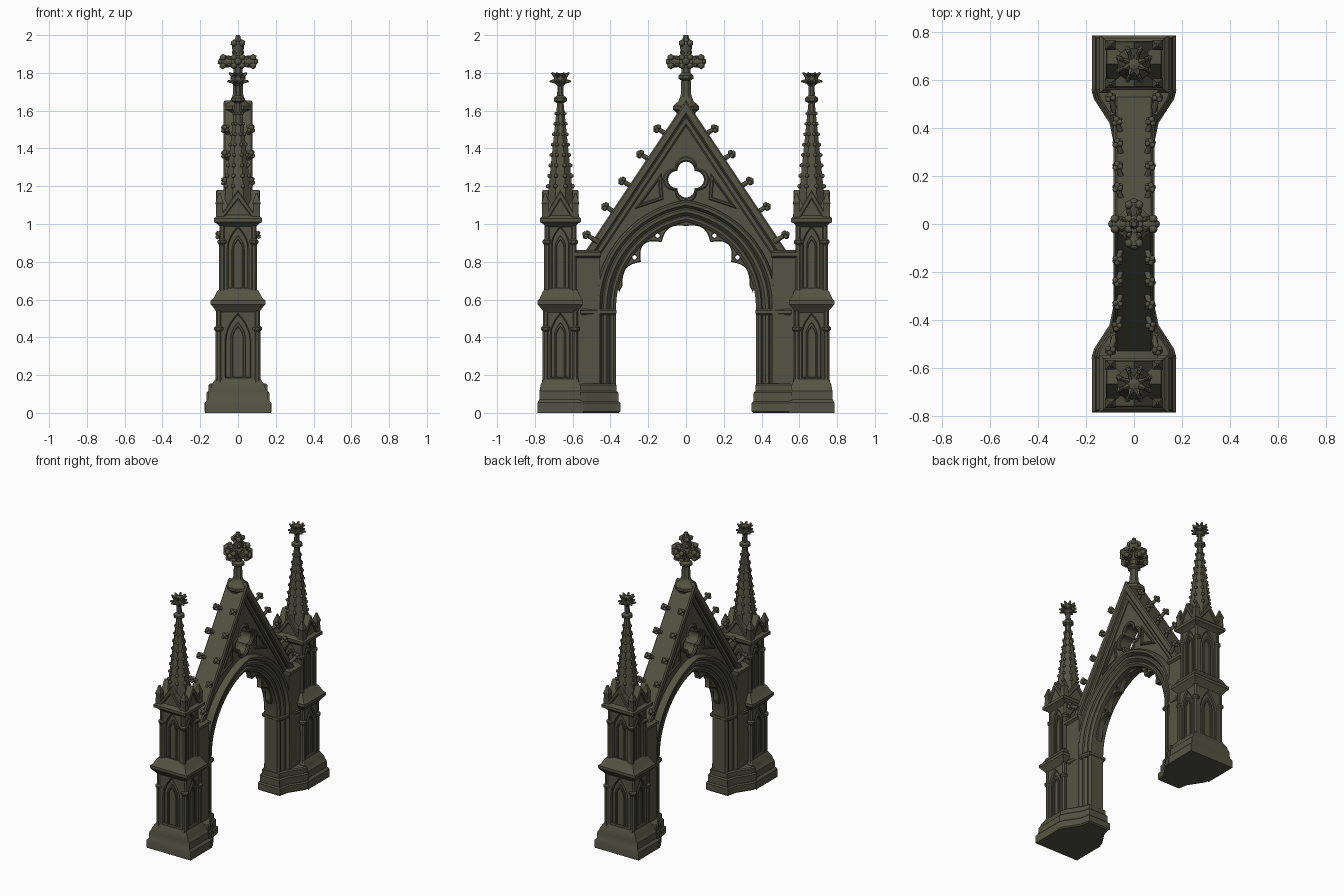
import bpy, bmesh, math
from math import sin, cos, pi, radians
from mathutils import Vector, Matrix

if "Cube" in bpy.data.objects:
    bpy.data.objects.remove(bpy.data.objects["Cube"])

STONE = (0.088, 0.088, 0.058, 1)
stone = bpy.data.materials.new("dark olive stone")
stone.use_nodes = True
stone.diffuse_color = STONE
stone.node_tree.nodes["Principled BSDF"].inputs["Base Color"].default_value = STONE
stone.node_tree.nodes["Principled BSDF"].inputs["Roughness"].default_value = 0.9

# Local plate plane (u, v, thickness) mapped to world (y, z, x)
UPRIGHT = Matrix(((0, 0, 1, 0), (1, 0, 0, 0), (0, 1, 0, 0), (0, 0, 0, 1)))
R, OFF, SPRING, TOWER_Y = 0.46, 0.09, 0.56, 0.665


def finish(name, bm, angle=35):
    bmesh.ops.recalc_face_normals(bm, faces=bm.faces)
    me = bpy.data.meshes.new(name)
    bm.to_mesh(me)
    bm.free()
    me.materials.clear()
    me.materials.append(stone)
    me.shade_smooth()
    me.set_sharp_from_angle(angle=radians(angle))
    ob = bpy.data.objects.new(name, me)
    bpy.context.collection.objects.link(ob)
    return ob


def plate(name, loops, depth, matrix=UPRIGHT, bevel=0.008):
    """Flat outline with holes, thickened both ways and chamfered."""
    cu = bpy.data.curves.new(name, "CURVE")
    cu.dimensions, cu.fill_mode = "2D", "BOTH"
    cu.extrude, cu.bevel_depth, cu.offset = depth - bevel, bevel, -bevel
    cu.bevel_resolution = 0
    for pts in loops:
        sp = cu.splines.new("POLY")
        sp.points.add(len(pts) - 1)
        for p, (u, v) in zip(sp.points, pts):
            p.co = (u, v, 0, 1)
        sp.use_cyclic_u = True
    tmp = bpy.data.objects.new(name + "_outline", cu)
    bpy.context.collection.objects.link(tmp)
    deps = bpy.context.evaluated_depsgraph_get()
    me = bpy.data.meshes.new_from_object(tmp.evaluated_get(deps))
    bm = bmesh.new()
    bm.from_mesh(me)
    bmesh.ops.remove_doubles(bm, verts=bm.verts, dist=1e-5)
    bm.transform(matrix)
    bpy.data.objects.remove(tmp)
    bpy.data.meshes.remove(me)
    bpy.data.curves.remove(cu)
    return finish(name, bm)


def loft(bm, rings):
    """Skin closed rings and cap the two ends."""
    vs = [[bm.verts.new(p) for p in r] for r in rings]
    n = len(vs[0])
    for a, b in zip(vs, vs[1:]):
        for i in range(n):
            bm.faces.new((a[i], a[(i + 1) % n], b[(i + 1) % n], b[i]))
    bm.faces.new(vs[0])
    bm.faces.new(vs[-1])


def stack(bm, profile, x=0, y=0, sides=4, turn=pi / 4):
    """Square or many-sided stack of (z, half x, half y) levels."""
    k = 1 / cos(pi / sides)
    loft(bm, [[(x + hx * k * cos(turn + 2 * pi * i / sides),
                y + hy * k * sin(turn + 2 * pi * i / sides), z)
               for i in range(sides)] for z, hx, hy in profile])


def rod(bm, a, b, r1, r2, seg=6):
    a, b = Vector(a), Vector(b)
    m = Matrix.Translation((a + b) / 2) @ (b - a).to_track_quat("Z", "Y").to_matrix().to_4x4()
    bmesh.ops.create_cone(bm, cap_ends=True, segments=seg, radius1=r1, radius2=r2,
                          depth=(b - a).length, matrix=m)


def ball(bm, p, r):
    bmesh.ops.create_icosphere(bm, subdivisions=1, radius=r, matrix=Matrix.Translation(p))


def crocket(bm, p, d, s):
    """Leafy knob on a stalk."""
    p, d = Vector(p), Vector(d).normalized()
    tip = p + d * s
    rod(bm, p - d * s * 0.4, tip, s * 0.3, s * 0.22)
    side = d.orthogonal().normalized()
    for i in range(4):
        ball(bm, tip + Matrix.Rotation(i * pi / 2, 3, d) @ side * s * 0.3, s * 0.27)
    ball(bm, tip + d * s * 0.2, s * 0.3)


def arch(d, n=20):
    """Two-centred arch line at distance d outside the opening, right to left."""
    r = R + d
    end = math.acos(OFF / r)
    half = [(r * cos(end * i / n) - OFF, SPRING + r * sin(end * i / n)) for i in range(n + 1)]
    return half + [(-u, v) for u, v in half[-2::-1]]


def lancet(w, z0, z1, n=6):
    h = 2.2 * w
    right = [(w * (1 - (i / n) ** 2), z1 - h + h * i / n) for i in range(n + 1)]
    return [(-w, z0), (w, z0)] + right + [(-u, v) for u, v in right[-2::-1]]


def foil(k, cz=1.235, c=0.05, rho=0.045, n=48):
    pts = []
    for i in range(n):
        a = 2 * pi * i / n
        d = (a + pi / 4) % (pi / 2) - pi / 4
        r = k * (c * cos(d) + math.sqrt(rho ** 2 - (c * sin(d)) ** 2))
        pts.append((r * cos(a), cz + r * sin(a)))
    return pts


# Moulded jambs and arch, one splayed section swept round the opening
half = [(0, .05), (.015, .062), (.028, .062), (.034, .05), (.05, .07), (.066, .072),
        (.074, .06), (.088, .084), (.104, .086), (.115, .07)]
section = half + [(d, -x) for d, x in reversed(half)]
bm = bmesh.new()
lines = [[(R - OFF + d, 0.1)] + arch(d) + [(OFF - R - d, 0.1)] for d, _ in section]
loft(bm, [[(x, *lines[j][i]) for j, (_, x) in enumerate(section)] for i in range(len(lines[0]))])
finish("arch_moulding", bm)

# Cusped tracery hanging inside the arch
cusps = {36: 0.05, 57.5: 0.05, 14.5: 0.015, 79: 0.02}
inner, holes = [], []
for i in range(10, 79):
    near = min(cusps, key=lambda a: abs(a - i))
    dip = cusps[near] * (1 - abs(sin(pi * (i - near) / 21.5))) + 0.004
    a = radians(i)
    inner.append(((R - dip) * cos(a) - OFF, SPRING + (R - dip) * sin(a)))
for a in (36, 57.5):
    cu, cv = (R - 0.012) * cos(radians(a)) - OFF, SPRING + (R - 0.012) * sin(radians(a))
    for s in (1, -1):
        holes.append([(s * (cu + 0.012 * cos(t * pi / 4)), cv + 0.012 * sin(t * pi / 4)) for t in range(8)])
inner += [(-u, v) for u, v in reversed(inner)]
outer = [p for p in arch(0.02) if p[1] > 0.66]
plate("cusped_tracery", [inner + outer[::-1]] + holes, 0.022, bevel=0.004)

# Gable wall, pierced by a four-lobed opening
low = [(.6, .1), (.6, .84), (.53, .84), (0, 1.63), (-.53, .84), (-.6, .84), (-.6, .1), (-.43, .1)]
plate("gable_wall", [low + arch(0.06)[::-1] + [(.43, .1)], foil(1)], 0.042)
plate("opening_rim", [foil(1.28), foil(1.02)], 0.054, bevel=0.006)
for name, top, w, depth in (("gable_coping", 1.655, .045, .078), ("gable_inner_moulding", 1.58, .035, .058)):
    b = 0.83
    y0, y1 = (top - b) / 1.5, (top - 1.8 * w - b) / 1.5
    plate(name, [[(y0, b), (0, top), (-y0, b), (-y1, b), (0, top - 1.8 * w), (y1, b)]], depth)

# Raised tracery in the spandrels beside the opening
for s in (1, -1):
    tri = [(.12, 1.13), (.13, 1.27), (.27, 1.08)]
    mid = Vector((.173, 1.16))
    ring = [(s * (mid.x + (u - mid.x) * .62), mid.y + (v - mid.y) * .62) for u, v in tri]
    plate("spandrel_tracery", [[(s * u, v) for u, v in tri], ring], 0.052, bevel=0.005)

bm = bmesh.new()
for s in (1, -1):
    for y, x in ((.11, .055), (.2, .055), (.295, .055), (.385, .058), (.485, .085)):
        for side in (1, -1):
            crocket(bm, (side * x, s * y, 1.645 - 1.5 * y), (side * .25, s * .83, .5), 0.05)
finish("gable_crockets", bm, 60)

# Side walls, jamb plinths and capitals
bm = bmesh.new()
for s in (1, -1):
    stack(bm, [(.05, .09, .07), (.82, .085, .07), (.83, .1, .075), (.85, .1, .075), (.862, .07, .06)], 0, s * .525)
finish("side_walls", bm)
for s in (1, -1):
    for name, z, h, g in (("jamb_plinth", .03, .03, .012), ("jamb_plinth_step", .08, .035, .002),
                          ("jamb_plinth_top", .13, .025, -.008), ("jamb_capital", .535, .016, -.008)):
        k = 0.055 if name == "jamb_capital" else 0
        plan = [(.165 - k, .56), (.155 - k, .52), (.09, .42), (.075, .36 - g)]
        plan = [(x + g, s * y) for x, y in plan] + [(-x - g, s * y) for x, y in plan[::-1]]
        plate(name, [plan], h, Matrix.Translation((0, 0, z)))


def tower(cy):
    bm = bmesh.new()
    stack(bm, [(0, .175, .12), (.055, .175, .12), (.07, .16, .112), (.115, .158, .11), (.13, .145, .108),
               (.15, .14, .104), (.18, .118, .09)], 0, cy)
    stack(bm, [(.53, .11, .085), (.56, .132, .108), (.575, .145, .12), (.595, .145, .12), (.605, .13, .11),
               (.645, .11, .092), (.66, .09, .075)], 0, cy)
    stack(bm, [(.98, .09, .075), (1.0, .11, .09), (1.01, .128, .108), (1.03, .128, .108), (1.05, .1, .085)], 0, cy)
    finish("tower_base_and_cornices", bm)
    # Panelled shafts: core, corner shafts, pointed blind panels
    for tag, z0, z1, hx, hy in (("lower", .16, .55, .116, .092), ("upper", .63, 1.01, .098, .084)):
        bm = bmesh.new()
        stack(bm, [(z0, hx - .02, hy - .02), (z1, hx - .02, hy - .02)], 0, cy)
        for sx in (1, -1):
            for sy in (1, -1):
                x, y, c = sx * (hx - .014), cy + sy * (hy - .014), z1 - .12
                stack(bm, [(z0, .02, .02), (z0 + .03, .016, .016), (c, .016, .016), (c + .01, .024, .024),
                           (c + .022, .024, .024), (c + .03, .015, .015), (z1, .015, .015)], x, y, 8, pi / 8)
        finish(tag + "_shaft", bm)
        for k in range(4):
            out, w = (hx, hy) if k % 2 == 0 else (hy, hx)
            w -= .015
            m = (Matrix.Translation((0, cy, 0)) @ Matrix.Rotation(k * pi / 2, 4, "Z")
                 @ Matrix.Translation((out - .016, 0, 0)) @ UPRIGHT)
            frame = [(-w, z0), (w, z0), (w, z1), (-w, z1)]
            plate(tag + "_panel", [frame, lancet(w * .62, z0 + .03, z1 - .03)], .012, m, .006)
            plate(tag + "_panel_rib", [lancet(w * .4, z0 + .02, z1 - .07),
                                       lancet(w * .26, z0 + .03, z1 - .095)], .007, m, .003)
    # Four small gables and corner pinnacles
    for k in range(4):
        out, w = (.112, .085) if k % 2 == 0 else (.092, .1)
        m = (Matrix.Translation((0, cy, 0)) @ Matrix.Rotation(k * pi / 2, 4, "Z")
             @ Matrix.Translation((out - .05, 0, 0)) @ UPRIGHT)
        plate("small_gable", [[(-w, 1.02), (w, 1.02), (0, 1.165)]], .045, m)
        plate("small_gable_rim", [[(-w - .01, 1.02), (w + .01, 1.02), (0, 1.18)],
                                  [(-w + .03, 1.04), (w - .03, 1.04), (0, 1.13)]], .055, m, .005)
    bm = bmesh.new()
    for sx in (1, -1):
        for sy in (1, -1):
            stack(bm, [(1.02, .02, .018), (1.1, .018, .016), (1.11, .022, .02), (1.165, .004, .004)],
                  sx * .098, cy + sy * .08)
    finish("corner_pinnacles", bm)
    # Octagonal spire with crocketed edges and leafy finial
    bm = bmesh.new()
    stack(bm, [(1.03, .08, .076), (1.2, .064, .062), (1.64, .017, .017), (1.65, .034, .034), (1.668, .034, .034),
               (1.68, .017, .017), (1.73, .016, .016), (1.75, .035, .035), (1.785, .035, .035), (1.8, .01, .01)],
          0, cy, 8, pi / 8)
    finish("spire", bm)
    bm = bmesh.new()
    for i in range(8):
        a = pi / 8 + i * pi / 4
        d = Vector((cos(a), sin(a), 0))
        for j in range(8):
            z = 1.2 + j * .055
            r = .07 - .0515 * (z - 1.2) / .44
            ball(bm, d * r + Vector((0, cy, z)), .013 - .0005 * j)
        for z, lift, r in ((1.755, 0, .06), (1.775, .025, .05)):
            b = Vector((0, cy, z))
            rod(bm, b + d * .015, b + d * r + Vector((0, 0, lift)), .018, .005, 5)
    finish("spire_leaves", bm, 50)


for s in (1, -1):
    tower(s * TOWER_Y)

# Apex finial: collar, stem and leafy cross with arms on all four sides
bm = bmesh.new()
stack(bm, [(1.54, .05, .045), (1.59, .055, .05), (1.605, .07, .068), (1.625, .07, .068), (1.65, .042, .04),
           (1.68, .028, .028), (1.76, .025, .025), (1.77, .04, .04), (1.785, .04, .04), (1.8, .025, .025),
           (1.94, .024, .024)], 0, 0, 8, pi / 8)
finish("cross_stem", bm)
bm = bmesh.new()
c = Vector((0, 0, 1.86))
ball(bm, c, .05)
for d in (Vector((1, 0, 0)), Vector((-1, 0, 0)), Vector((0, 1, 0)), Vector((0, -1, 0)), Vector((0, 0, 1))):
    k = 1.22 if d.z else 1
    side = d.orthogonal().normalized()
    rod(bm, c, c + d * .09 * k, .022, .036, 8)
    ball(bm, c + d * .088 * k, .022)
    for i in range(4):
        q = Matrix.Rotation(i * pi / 2, 3, d) @ side
        ball(bm, c + d * .08 * k + q * .03, .02)
        rod(bm, c + d * .02, c + d * .055 + q * .035, .02, .01, 5)
rod(bm, c + Vector((0, 0, .1)), c + Vector((0, 0, .14)), .025, .012, 6)
finish("leafy_cross", bm, 50)
